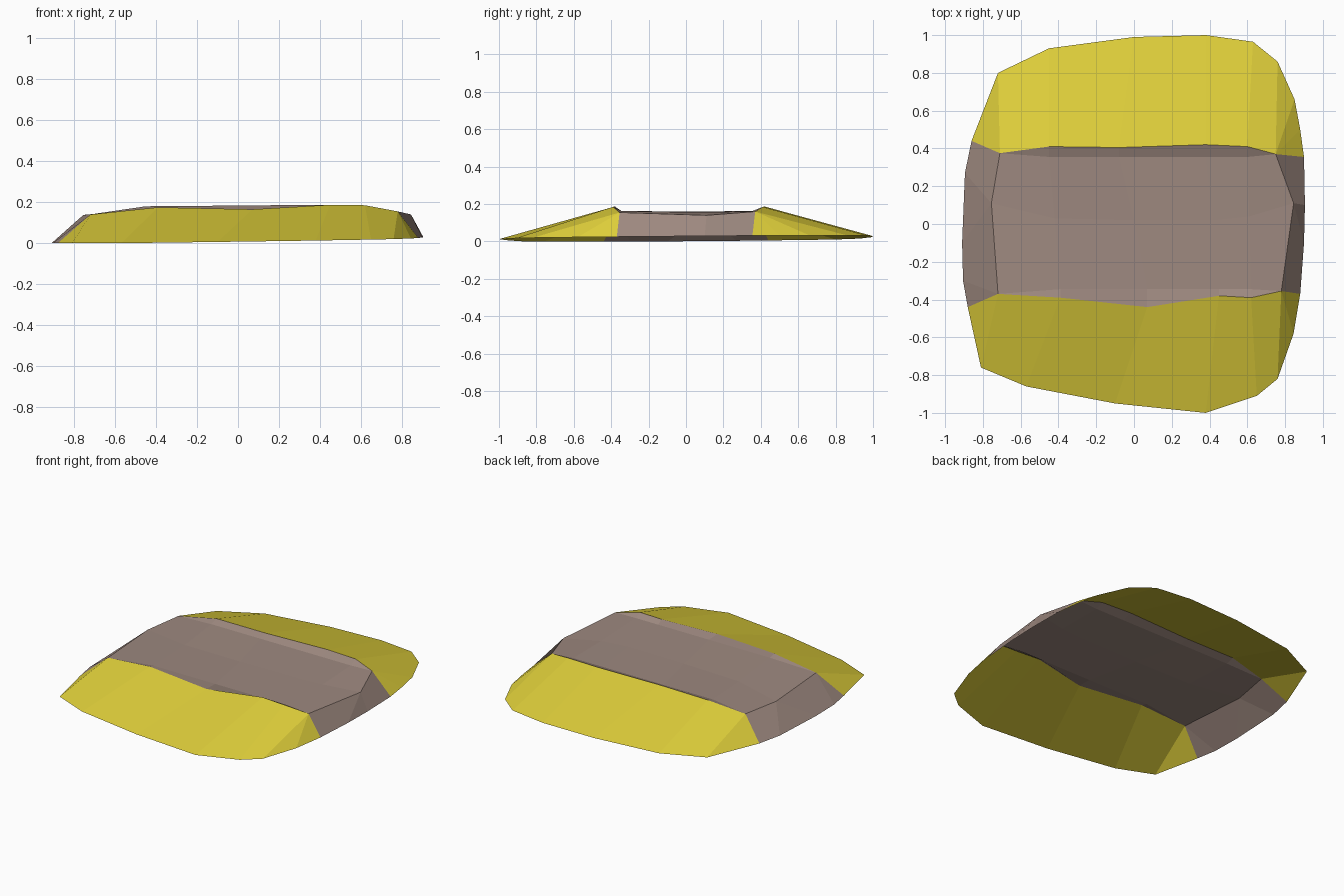
import bpy, bmesh

if "Cube" in bpy.data.objects:
    bpy.data.objects.remove(bpy.data.objects["Cube"])

def material(name, rgb):
    m = bpy.data.materials.new(name)
    m.diffuse_color = (*rgb, 1)
    m.use_nodes = True
    m.node_tree.nodes["Principled BSDF"].inputs["Base Color"].default_value = m.diffuse_color
    return m

YELLOW = material("yellow", (0.73, 0.617, 0.042))
BROWN = material("grey brown", (0.34, 0.25, 0.215))

def rim(points):
    # the open bottom edge climbs slightly towards the back right
    return [(x, y, max(0, 0.015 + 0.015 * x + 0.008 * y)) for x, y in points]

def loft(name, rows, mat):
    """Open sheet between rows of equal length; repeated points become triangles."""
    bm = bmesh.new()
    verts = {}
    def vert(p):
        if p not in verts:
            verts[p] = bm.verts.new(p)
        return verts[p]
    for a, b in zip(rows, rows[1:]):
        for i in range(len(a) - 1):
            ring = list(dict.fromkeys([a[i], a[i + 1], b[i + 1], b[i]]))
            if len(ring) > 2:
                f = bm.faces.new([vert(p) for p in ring])
                f.normal_update()
                if f.normal.z < 0:
                    f.normal_flip()
    mesh = bpy.data.meshes.new(name)
    bm.to_mesh(mesh)
    bm.free()
    mesh.materials.append(mat)
    ob = bpy.data.objects.new(name, mesh)
    bpy.context.collection.objects.link(ob)
    return ob

# Raised ridges along the two long sides of the deck
front_ridge = [(-.72, -.37, .14), (-.39, -.39, .175), (.07, -.44, .165),
               (.45, -.38, .187), (.62, -.39, .185), (.78, -.355, .155)]
back_ridge = [(-.71, .375, .142), (-.45, .41, .18), (-.08, .405, .183),
              (.38, .42, .187), (.6, .41, .185), (.75, .37, .16)]
middle = [(-.755, .11, .138), (-.42, .03, .153), (0, .02, .157),
          (.42, .02, .16), (.61, .04, .157), (.845, .11, .14)]

# Outer rims, each running left to right or front to back
front_rim = rim([(-.88, -.44), (-.81, -.76), (-.57, -.86), (-.1, -.95), (.38, -1),
                 (.65, -.91), (.76, -.82), (.845, -.58), (.88, -.37)])
back_rim = rim([(-.86, .44), (-.72, .8), (-.45, .93), (0, .99), (.38, 1),
                (.63, .965), (.76, .86), (.85, .66), (.88, .5), (.9, .355)])
left_rim = front_rim[:1] + rim([(-.905, -.3), (-.91, -.1), (-.895, .27)]) + back_rim[:1]
right_rim = front_rim[-1:] + rim([(.9, -.1), (.905, .1)]) + back_rim[-1:]

def inner(ridge, y):
    # foot of the small step just inside a ridge
    return ridge[:1] + [(x, y, .163) for x, _, _ in ridge[1:-1]] + ridge[-1:]

def pick(points, order):
    return [points[i] for i in order]

# Sunken deck
loft("deck", [front_ridge, inner(front_ridge, -.345), middle,
              inner(back_ridge, .355), back_ridge], BROWN)

# Sloping side panels
loft("front_slope", [pick(front_ridge, (0, 0, 1, 2, 3, 4, 5, 5, 5)), front_rim], YELLOW)
loft("back_slope", [pick(back_ridge, (0, 0, 1, 2, 3, 4, 5, 5, 5, 5)), back_rim], YELLOW)

# Steep end walls
left_crease = [front_ridge[0], middle[0], back_ridge[0]]
right_crease = [front_ridge[-1], middle[-1], back_ridge[-1]]
loft("left_wall", [pick(left_crease, (0, 0, 1, 1, 2)), left_rim], BROWN)
loft("right_wall", [pick(right_crease, (0, 1, 1, 2)), right_rim], BROWN)
